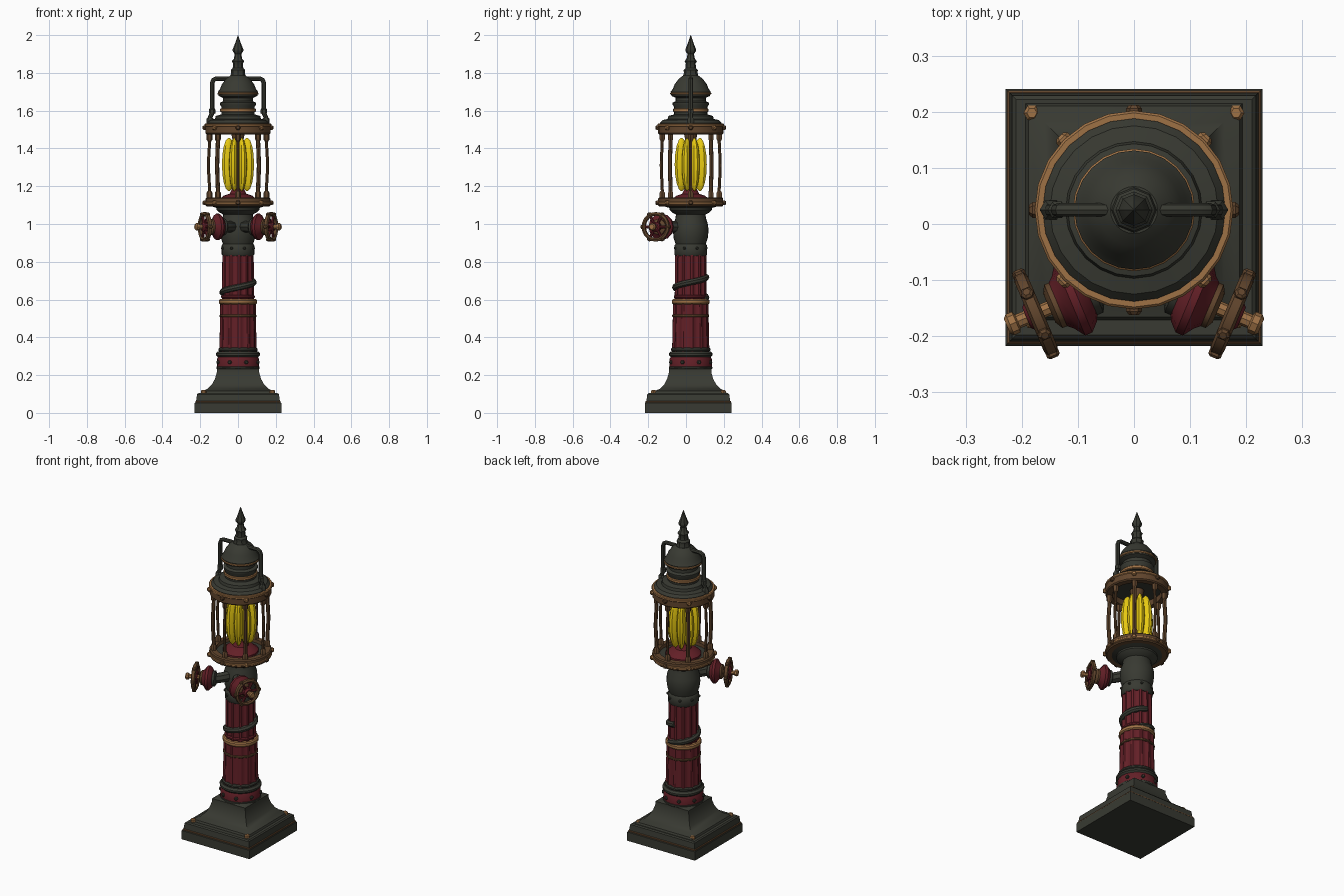
import bpy, bmesh, math
from mathutils import Matrix, Vector

cube = bpy.data.objects.get("Cube")
if cube:
    bpy.data.objects.remove(cube)


def material(name, r, g, b):
    m = bpy.data.materials.new(name)
    m.use_nodes = True
    m.diffuse_color = (r, g, b, 1)
    m.node_tree.nodes["Principled BSDF"].inputs["Base Color"].default_value = (r, g, b, 1)
    return m


IRON = material("dark iron", .04, .042, .032)
RED = material("maroon paint", .125, .014, .02)
BROWN = material("aged brown brass", .12, .06, .026)
BRONZE = material("bright bronze", .34, .165, .06)
YELLOW = material("glowing yellow", .82, .6, .006)

AXIS = Vector((0, .025, 0))          # centre line of the post
POST = Matrix.Translation(AXIS)


def finish(obj, mat, angle=35):
    obj.data.materials.append(mat)
    bpy.ops.object.select_all(action='DESELECT')
    obj.select_set(True)
    bpy.context.view_layer.objects.active = obj
    if obj.type == 'CURVE':
        bpy.ops.object.convert(target='MESH')
    bpy.ops.object.shade_smooth_by_angle(angle=math.radians(angle))
    return bpy.context.object


def lathe(name, profile, mat, sides=24, place=POST, flute=0, loop=False, turn=0):
    """Spin (radius, height) points; flute sinks two of every four columns, loop closes the section."""
    bm = bmesh.new()
    rings = []
    for r, z in profile:
        ring = []
        for i in range(sides):
            a = math.tau * i / sides + turn
            k = r * (1 - flute * (i % 4 > 1))
            ring.append(bm.verts.new((k * math.cos(a), k * math.sin(a), z)))
        rings.append(ring)
    pairs = list(zip(rings, rings[1:])) + ([(rings[-1], rings[0])] if loop else [])
    for lo, hi in pairs:
        for i in range(sides):
            j = (i + 1) % sides
            bm.faces.new((lo[i], lo[j], hi[j], hi[i]))
    if not loop:
        bm.faces.new(rings[0][::-1])
        bm.faces.new(rings[-1])
    bmesh.ops.recalc_face_normals(bm, faces=bm.faces)
    bm.transform(place)
    mesh = bpy.data.meshes.new(name)
    bm.to_mesh(mesh)
    bm.free()
    obj = bpy.data.objects.new(name, mesh)
    bpy.context.collection.objects.link(obj)
    return finish(obj, mat)


def band(name, r_in, r_out, z0, z1, mat, bevel=.006, **kw):
    """Hoop with chamfered outer edges."""
    pts = [(r_in, z0), (r_out - bevel, z0), (r_out, z0 + bevel),
           (r_out, z1 - bevel), (r_out - bevel, z1), (r_in, z1)]
    return lathe(name, pts, mat, loop=True, **kw)


def tube(name, points, radius, mat, smooth=False):
    cu = bpy.data.curves.new(name, 'CURVE')
    cu.dimensions = '3D'
    cu.bevel_depth = radius
    cu.bevel_resolution = 2
    cu.use_fill_caps = True
    sp = cu.splines.new('NURBS' if smooth else 'POLY')
    sp.points.add(len(points) - 1)
    for p, co in zip(sp.points, points):
        p.co = (*co, 1)
    if smooth:
        sp.use_endpoint_u = True
        sp.order_u = 3
    obj = bpy.data.objects.new(name, cu)
    bpy.context.collection.objects.link(obj)
    return finish(obj, mat)


def polar(r, a, z):
    return AXIS + Vector((r * math.cos(a), r * math.sin(a), z))


def stud(name, at, direction, radius, depth, mat):
    place = Matrix.Translation(at) @ Vector(direction).to_track_quat('Z', 'Y').to_matrix().to_4x4()
    lathe(name, [(radius, -depth), (radius, depth * .5), (radius * .6, depth)], mat, 6, place)


# Square stepped base
def square(name, profile, mat, y=.012):
    return lathe(name, [(w * math.sqrt(2), z) for w, z in profile], mat, 4,
                 Matrix.Translation((0, y, 0)), turn=math.pi / 4)


square("plinth", [(.229, 0), (.229, .053), (.224, .058)], IRON)
square("plinth_trim", [(.224, .054), (.226, .056), (.226, .061), (.222, .064)], BROWN)
square("plinth_upper", [(.222, .06), (.217, .098), (.21, .104)], IRON)
square("flared_foot", [(.195, .1), (.188, .115), (.16, .128), (.138, .15), (.122, .18),
                       (.112, .215), (.112, .232), (.1, .238)], IRON, .022)
for x in (-1, 1):
    for y in (-.172, .198):
        stud("base_bolt", (x * .182, y, .108), (0, 0, 1), .015, .014, BRONZE)

# Fluted column
lathe("column_foot", [(.1, .23), (.112, .245), (.112, .285), (.098, .31)], RED)
lathe("column_lower", [(.1, .3), (.098, .36), (.095, .5), (.094, .58)], RED, 48, flute=.07)
lathe("column_upper", [(.085, .58), (.083, .85)], RED, 48, flute=.1)
band("foot_ring", .08, .114, .228, .25, IRON)
band("ankle_ring", .08, .116, .295, .325, IRON, .01)
band("ankle_ring_upper", .08, .104, .325, .345, IRON)
band("column_stripe", .08, .098, .507, .52, BROWN, .003)
band("column_collar", .07, .1, .575, .602, BRONZE)
band("column_neck_ring", .07, .089, .605, .625, RED)
tube("spiral_strap", [polar(.082, -math.pi / 2 + math.tau * t / 24, .665 + .0045 * t)
                      for t in range(-14, 13)], .017, IRON)
for k in range(8):
    a = math.tau * (k + .5) / 8
    out = (math.cos(a), math.sin(a), 0)
    stud("foot_rivet", polar(.112, a, .268), out, .011, .009, IRON)
    stud("capital_rivet", polar(.087, a, .872), out, .008, .008, IRON)

# Iron capital carrying the lantern
lathe("capital", [(.08, .83), (.087, .84), (.087, .885), (.08, .895), (.09, .925), (.094, .96),
                  (.092, .995), (.081, 1.03), (.078, 1.05), (.1, 1.062), (.113, 1.075),
                  (.113, 1.085), (.145, 1.095), (.155, 1.11), (.15, 1.12)], IRON)

# Lantern cage
band("cage_lower_ring", .135, .172, 1.093, 1.14, BROWN)
band("cage_lower_lip", .14, .176, 1.104, 1.118, BRONZE, .003)
band("cage_upper_ring", .135, .173, 1.475, 1.53, BROWN)
band("cage_upper_lip", .145, .177, 1.515, 1.532, BRONZE, .004)
lathe("burner_dish", [(.1, 1.115), (.1, 1.13), (.075, 1.15), (.045, 1.16), (.03, 1.19)], RED, 16)
lathe("bulb_core", [(.02, 1.15), (.028, 1.19), (.022, 1.3), (.028, 1.44), (.04, 1.5)], BROWN, 12)
for k in range(8):
    a = math.tau * k / 8
    out = (math.cos(a), math.sin(a), 0)
    thick = k % 2
    tube("cage_rod", [polar(r, a, z) for r, z in
                      ((.15, 1.13), (.15, 1.19), (.158, 1.31), (.15, 1.43), (.15, 1.49))],
         .011 if thick else .008, BROWN, True)
    for z in (1.155, 1.458):
        stud("rod_socket", polar(.151, a, z), (0, 0, 1 if z < 1.3 else -1), .016, .02, BROWN)
    for z in (1.112, 1.51):
        stud("ring_knob", polar(.175, a, z), out, .014, .012, BRONZE if thick else BROWN)
    # Lens-shaped bulb lobe
    spot = a + math.pi / 8
    lobe = Matrix.Translation(polar(.052, spot, 1.315)) @ Matrix.Rotation(spot, 4, 'Z') \
        @ Matrix.Diagonal((.04, .026, .142, 1))
    arc = [-math.pi / 2 + .08 + (math.pi - .16) * t / 8 for t in range(9)]
    lathe("bulb_lobe", [(math.cos(t), math.sin(t)) for t in arc], YELLOW, 10, lobe)

# Roof and finial
lathe("roof", [(.16, 1.51), (.163, 1.535), (.15, 1.55), (.122, 1.556), (.118, 1.572), (.088, 1.58),
               (.088, 1.62), (.096, 1.632), (.096, 1.642), (.08, 1.65), (.08, 1.668), (.102, 1.678),
               (.106, 1.7), (.095, 1.715), (.085, 1.74), (.064, 1.768), (.042, 1.785)], IRON)
band("roof_lower_trim", .07, .094, 1.592, 1.612, BRONZE, .004)
band("roof_upper_trim", .08, .109, 1.685, 1.696, BRONZE, .003)
lathe("finial", [(.042, 1.78), (.036, 1.8), (.038, 1.815), (.028, 1.825), (.026, 1.85), (.033, 1.862),
                 (.022, 1.875), (.017, 1.9), (.028, 1.915), (.028, 1.925), (.016, 1.955),
                 (.001, 2)], IRON, 8)

# Gas pipes and valves, one of each per side
for s, side in ((1, "left"), (-1, "right")):
    tube(side + "_roof_pipe", [(s * x, AXIS.y, z) for x, z in
         ((.148, 1.53), (.148, 1.565), (.137, 1.585), (.137, 1.745), (.131, 1.762), (.115, 1.77),
          (.02, 1.77))], .012, IRON)
    stud(side + "_pipe_foot", (s * .148, AXIS.y, 1.545), (0, 0, 1), .02, .02, IRON)
    stud(side + "_pipe_joint", (s * .137, AXIS.y, 1.60), (0, 0, 1), .017, .014, IRON)

    direction = Vector((s * .92, -.39, 0)).normalized()
    hub = Vector((s * .175, -.16, .985))
    valve = Matrix.Translation(hub) @ direction.to_track_quat('Z', 'Y').to_matrix().to_4x4()
    tube(side + "_valve_pipe", [(s * .02, AXIS.y - .04, .985), (s * .045, -.085, .985),
                                hub - direction * .105], .03, IRON, True)
    lathe(side + "_valve_flange", [(.03, -.12), (.045, -.112), (.045, -.098), (.03, -.09)],
          IRON, 12, valve)
    lathe(side + "_valve_body", [(.035, -.105), (.055, -.095), (.07, -.08), (.07, -.066),
                                 (.05, -.052), (.036, -.036)], RED, 12, valve)
    lathe(side + "_valve_cap", [(.042, -.046), (.042, -.034), (.028, -.026)], BROWN, 12, valve)
    lathe(side + "_valve_stem", [(.013, -.05), (.013, .035), (.02, .038), (.02, .05), (.014, .056)],
          BRONZE, 8, valve)
    lathe(side + "_wheel_hub", [(.028, -.012), (.028, .01), (.02, .018)], RED, 10, valve)
    lathe(side + "_wheel_rim", [(.06, -.008), (.068, -.013), (.078, -.008), (.078, .008),
                                (.068, .013), (.06, .008)], BROWN, 20, valve, loop=True)
    for k in range(6):
        a = math.tau * k / 6
        spoke = Vector((math.cos(a), math.sin(a), 0))
        tube(side + "_wheel_spoke", [valve @ (spoke * .015), valve @ (spoke * .068)], .008, RED)
        stud(side + "_wheel_grip", valve @ (spoke * .077), valve.to_3x3() @ spoke, .012, .008, BROWN)
